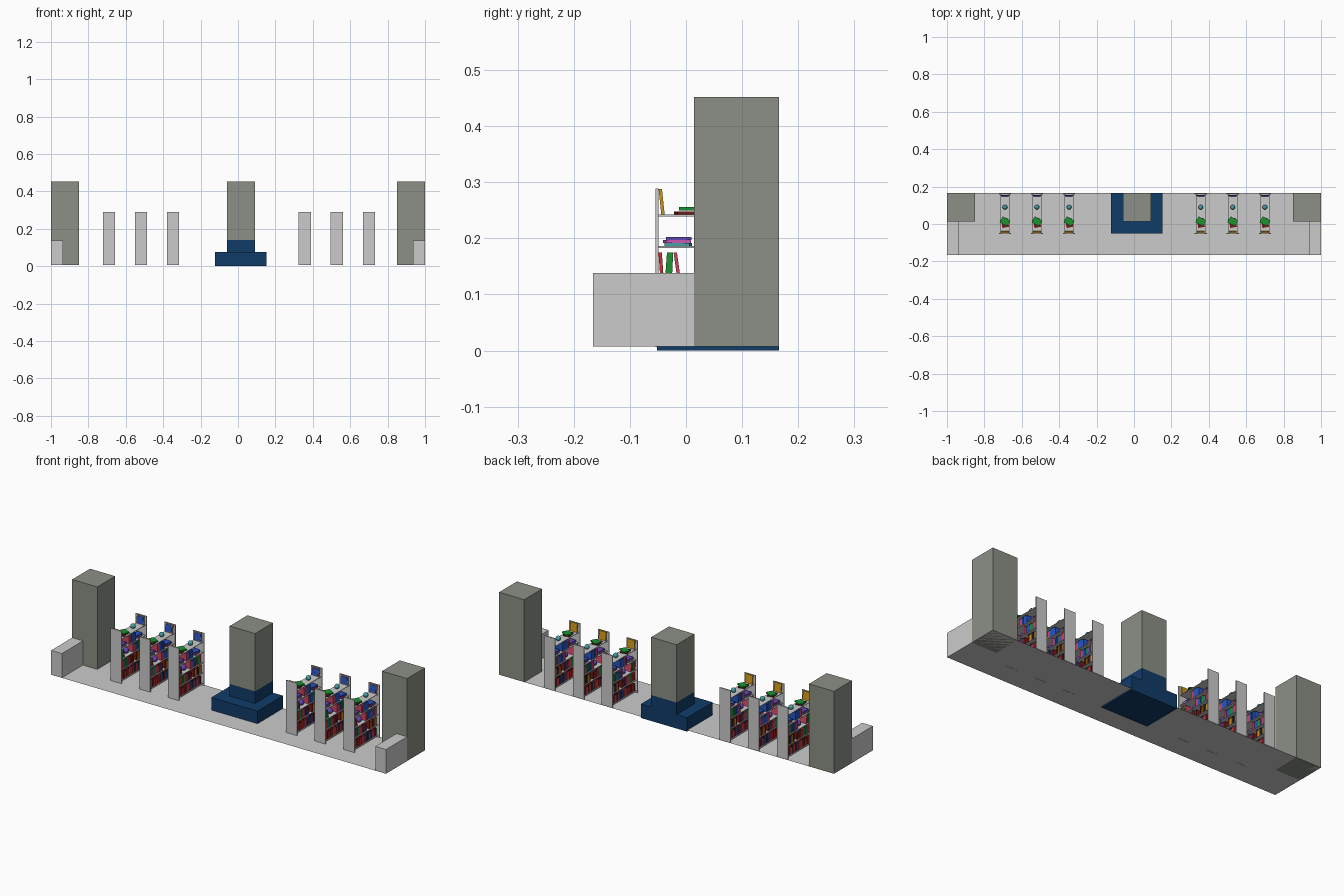
import bpy, bmesh, math, random
from mathutils import Matrix, Vector

if "Cube" in bpy.data.objects:
    bpy.data.objects.remove(bpy.data.objects["Cube"])

random.seed(7)


def material(name, rgb):
    m = bpy.data.materials.new(name)
    m.diffuse_color = (*rgb, 1)
    m.use_nodes = True
    m.node_tree.nodes["Principled BSDF"].inputs["Base Color"].default_value = m.diffuse_color
    return m


STONE = material("stone", (0.26, 0.28, 0.24))
NAVY = material("navy", (0.005, 0.045, 0.14))
COLORS = {
    "red": (0.6, 0.03, 0.03), "green": (0.01, 0.3, 0.03), "blue": (0.02, 0.09, 0.55),
    "orange": (0.6, 0.3, 0.01), "maroon": (0.18, 0.01, 0.01), "magenta": (0.65, 0.1, 0.5),
    "purple": (0.12, 0.06, 0.45), "crimson": (0.6, 0.06, 0.12), "teal": (0.06, 0.35, 0.38),
    "dark": (0.02, 0.02, 0.04), "rose": (0.4, 0.2, 0.2),
}
NAMES = list(COLORS)
MATS = [material(n, c) for n, c in COLORS.items()]


def add_box(bm, center, size, mat=0, rot=Matrix.Identity(4)):
    r = bmesh.ops.create_cube(bm, size=1)
    bmesh.ops.transform(bm, verts=r["verts"], matrix=Matrix.Translation(center) @ rot
                        @ Matrix.Diagonal((*size, 1)))
    for f in {f for v in r["verts"] for f in v.link_faces}:
        f.material_index = mat


def to_mesh(bm, name, mats=()):
    me = bpy.data.meshes.new(name)
    bm.to_mesh(me)
    bm.free()
    for m in mats:
        me.materials.append(m)
    return me


def place(name, me, loc=(0, 0, 0)):
    ob = bpy.data.objects.new(name, me)
    ob.location = loc
    bpy.context.collection.objects.link(ob)


def block(name, lo, hi, mat=None):
    bm = bmesh.new()
    lo, hi = Vector(lo), Vector(hi)
    add_box(bm, (lo + hi) / 2, hi - lo)
    place(name, to_mesh(bm, name, [mat] if mat else []))


# Floor sheet
D, F = 0.166, 0.007
bm = bmesh.new()
bm.faces.new([bm.verts.new(p) for p in ((-1, -D, F), (1, -D, F), (1, D, F), (-1, D, F))])
place("floor", to_mesh(bm, "floor"))

# End pillars and low end walls
for side, s in (("left", -1), ("right", 1)):
    x0, x1 = sorted((s, s * 0.85))
    block(side + "_pillar", (x0, 0.014, F), (x1, D, 0.452), STONE)
    x0, x1 = sorted((s, s * 0.936))
    block(side + "_low_wall", (x0, -D, F), (x1, 0.014, 0.138))

# Centre pillar on stepped base
block("base_step", (-0.123, -0.052, 0), (0.153, D, 0.075), NAVY)
block("base_plinth", (-0.06, 0.014, 0.075), (0.092, D, 0.14), NAVY)
block("centre_pillar", (-0.06, 0.014, 0.14), (0.092, D, 0.452), STONE)

# Bookcase frame: two end panels and open shelves
Y0, Y1, W, T = -0.054, 0.164, 0.065, 0.005
SHELVES = [0.018, 0.076, 0.131, 0.186, 0.242]
bm = bmesh.new()
for y in (Y0 + T / 2, Y1 - T / 2):
    add_box(bm, (0, y, 0.1475), (W, T, 0.283))
for z in SHELVES:
    add_box(bm, (0, (Y0 + Y1) / 2, z - 0.0015), (0.052, Y1 - Y0 - 2 * T, 0.003))
frame = to_mesh(bm, "bookcase_frame")

# Books and ornaments
bm = bmesh.new()


def upright(y, z, thick, high, color, lean=0, depth=0.042):
    rot = Matrix.Rotation(math.radians(lean), 4, 'X')
    add_box(bm, Vector((0, y, z)) + rot @ Vector((0, 0, high / 2)), (depth, thick, high),
            NAMES.index(color), rot)


def row(z, y, end, colors):
    while y < end - 0.008:
        t = random.uniform(0.006, 0.01)
        upright(y + t / 2, z, t, random.uniform(0.035, 0.047), random.choice(colors))
        y += t + 0.0008


def stack(y, z, colors, length=0.045):
    for c in colors:
        t = 0.0055
        add_box(bm, (0, y + random.uniform(-0.003, 0.003), z + t / 2), (0.036, length, t),
                NAMES.index(c), Matrix.Rotation(random.uniform(-0.3, 0.3), 4, 'Z'))
        z += t


def ball(y, z, r, color):
    v = bmesh.ops.create_uvsphere(bm, u_segments=16, v_segments=8, radius=r,
                                  matrix=Matrix.Translation((0, y, z + r)))["verts"]
    for f in {f for p in v for f in p.link_faces}:
        f.material_index = NAMES.index(color)
        f.smooth = True


a, b, c, d, e = SHELVES
# Bottom two shelves
row(a, -0.047, 0.157, ["maroon", "red", "dark", "blue", "crimson"])
row(b, -0.047, 0.07, ["red", "crimson", "green", "maroon", "blue"])
row(b, 0.09, 0.157, ["red", "orange", "dark", "maroon"])
# Third shelf
for y, col, lean in ((-0.043, "red", 4), (-0.034, "green", -4), (-0.028, "green", -3),
                     (-0.013, "crimson", 8)):
    upright(y, c, 0.006, 0.044, col, lean)
ball(0.03, c, 0.015, "purple")
row(c, 0.06, 0.157, ["blue", "purple", "green", "crimson"])
# Fourth shelf
stack(-0.014, d, ["teal", "magenta", "purple"])
row(d, 0.025, 0.085, ["purple", "crimson", "blue", "green"])
stack(0.125, d, ["purple", "crimson", "blue"])
# Top shelf
upright(-0.041, e, 0.006, 0.046, "orange", 6)
stack(0.006, e, ["maroon"], 0.048)
add_box(bm, (0, 0.014, e + 0.011), (0.046, 0.036, 0.006), NAMES.index("green"),
        Matrix.Rotation(-0.5, 4, 'Z'))
ball(0.09, e, 0.013, "teal")
upright(0.152, e, 0.005, 0.045, "rose", -6, 0.044)
upright(0.149, e + 0.004, 0.002, 0.037, "blue", -6, 0.036)
contents = to_mesh(bm, "bookcase_contents", MATS)

# Three bookcases either side of the centre
for i, x in enumerate((-0.69, -0.519, -0.347, 0.357, 0.528, 0.70)):
    place(f"bookcase_frame_{i + 1}", frame, (x, 0, 0))
    place(f"books_{i + 1}", contents, (x, 0, 0))
